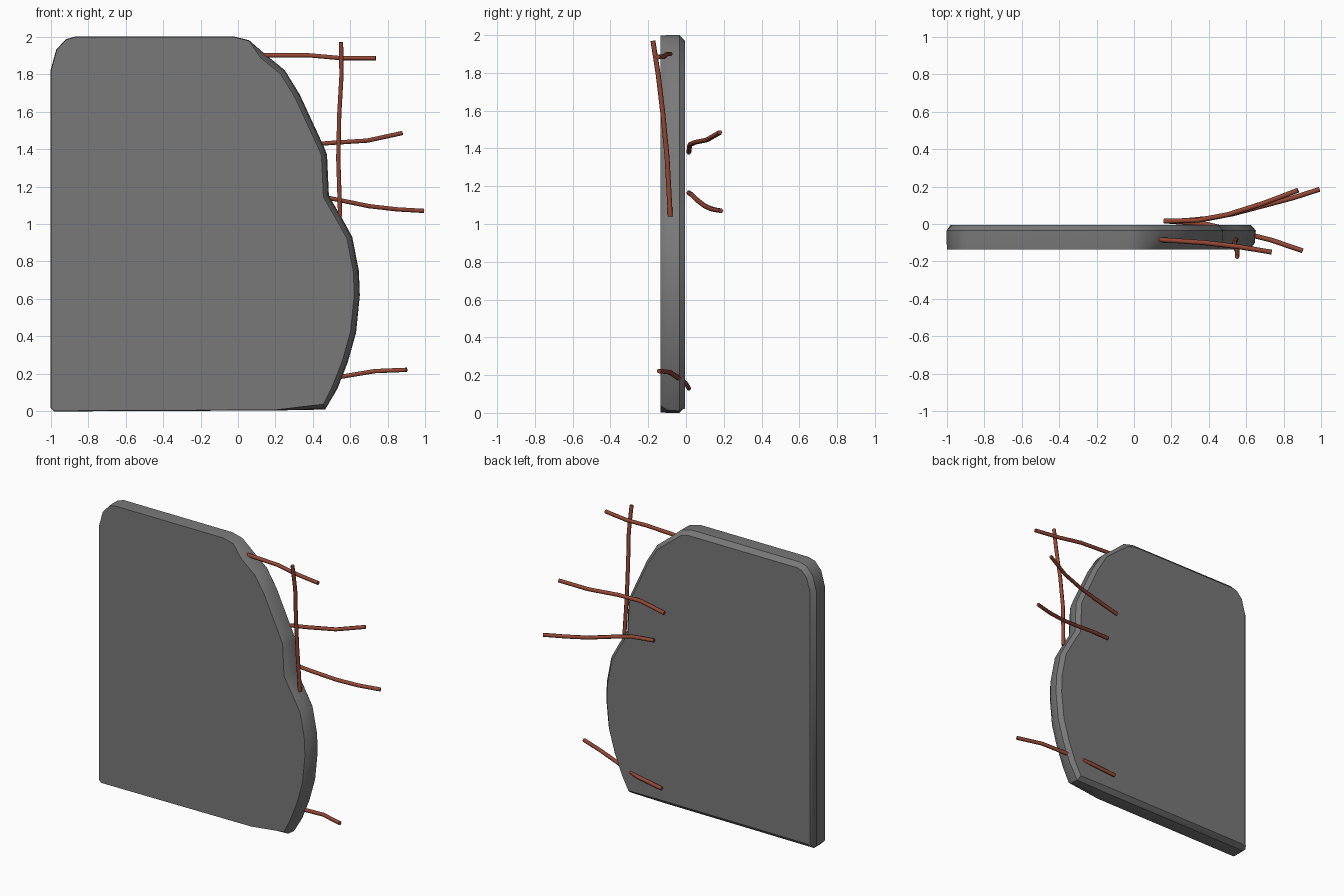
import bpy, bmesh, math
from mathutils import Vector

cube = bpy.data.objects.get("Cube")
if cube:
    bpy.data.objects.remove(cube, do_unlink=True)


def material(name, rgb):
    m = bpy.data.materials.new(name)
    m.use_nodes = True
    m.diffuse_color = (*rgb, 1)
    m.node_tree.nodes["Principled BSDF"].inputs["Base Color"].default_value = (*rgb, 1)
    return m


concrete = material("grey concrete", (0.19, 0.19, 0.19))
rust = material("rusty steel", (0.30, 0.065, 0.035))

# Broken slab outline (x, z), clockwise from the lower left corner
outline = [(-1, 0.02), (-1, 1.82), (-0.97, 1.93), (-0.92, 1.985), (-0.87, 2),
           (-0.02, 2), (0.06, 1.98), (0.14, 1.91), (0.25, 1.82), (0.33, 1.69),
           (0.39, 1.56), (0.455, 1.42), (0.475, 1.37), (0.485, 1.15), (0.55, 1.04),
           (0.61, 0.93), (0.645, 0.75), (0.65, 0.62), (0.63, 0.42), (0.585, 0.26),
           (0.53, 0.12), (0.465, 0.01), (0.2, 0.005), (-0.98, 0)]


def inset_ring(bm, y, clean, broken):
    """Ring of vertices moved inward: by clean on cut edges, by broken on the ragged edge."""
    ring = []
    for i, (x, z) in enumerate(outline):
        before = Vector(outline[i - 1])
        after = Vector(outline[(i + 1) % len(outline)])
        along = (after - before).normalized()
        depth = broken if x > 0.1 and z > 0.008 else clean
        ring.append(bm.verts.new((x + along.y * depth, y, z - along.x * depth)))
    return ring


bm = bmesh.new()
rings = [inset_ring(bm, -0.135, 0.003, 0.03), inset_ring(bm, -0.10, 0, 0.005),
         inset_ring(bm, -0.035, 0, 0), inset_ring(bm, -0.006, 0.03, 0.025)]
for a, b in zip(rings, rings[1:]):
    for i in range(len(a)):
        j = (i + 1) % len(a)
        bm.faces.new((a[i], a[j], b[j], b[i]))
bm.faces.new(rings[0])
bm.faces.new(rings[-1])
bmesh.ops.recalc_face_normals(bm, faces=bm.faces)
mesh = bpy.data.meshes.new("wall_slab")
bm.to_mesh(mesh)
bm.free()
mesh.materials.append(concrete)
slab = bpy.data.objects.new("wall_slab", mesh)
bpy.context.collection.objects.link(slab)
bpy.context.view_layer.objects.active = slab
slab.select_set(True)
bpy.ops.object.shade_smooth_by_angle(angle=math.radians(40))


# Bent reinforcing bars
def bar(name, points):
    curve = bpy.data.curves.new(name, "CURVE")
    curve.dimensions = "3D"
    curve.bevel_depth = 0.013
    curve.bevel_resolution = 1
    curve.use_fill_caps = True
    spline = curve.splines.new("POLY")
    spline.points.add(len(points) - 1)
    for p, co in zip(spline.points, points):
        p.co = (*co, 1)
    curve.materials.append(rust)
    bpy.context.collection.objects.link(bpy.data.objects.new(name, curve))


bar("top_bar", [(0.13, -0.083, 1.90), (0.38, -0.10, 1.90),
                (0.55, -0.12, 1.885), (0.735, -0.15, 1.885)])
bar("upper_bar", [(0.16, 0.015, 1.38), (0.34, 0.02, 1.42), (0.50, 0.05, 1.433),
                  (0.69, 0.11, 1.445), (0.875, 0.18, 1.485)])
bar("middle_bar", [(0.24, 0.015, 1.165), (0.40, 0.03, 1.155), (0.53, 0.055, 1.13),
                   (0.70, 0.10, 1.095), (0.85, 0.14, 1.078), (0.99, 0.185, 1.07)])
bar("lower_bar", [(0.18, 0.015, 0.13), (0.38, 0.0, 0.155), (0.55, -0.04, 0.185),
                  (0.73, -0.085, 0.215), (0.90, -0.143, 0.222)])
bar("upright_bar", [(0.545, -0.083, 1.04), (0.535, -0.10, 1.35), (0.54, -0.122, 1.58),
                    (0.552, -0.147, 1.79), (0.55, -0.175, 1.97)])
